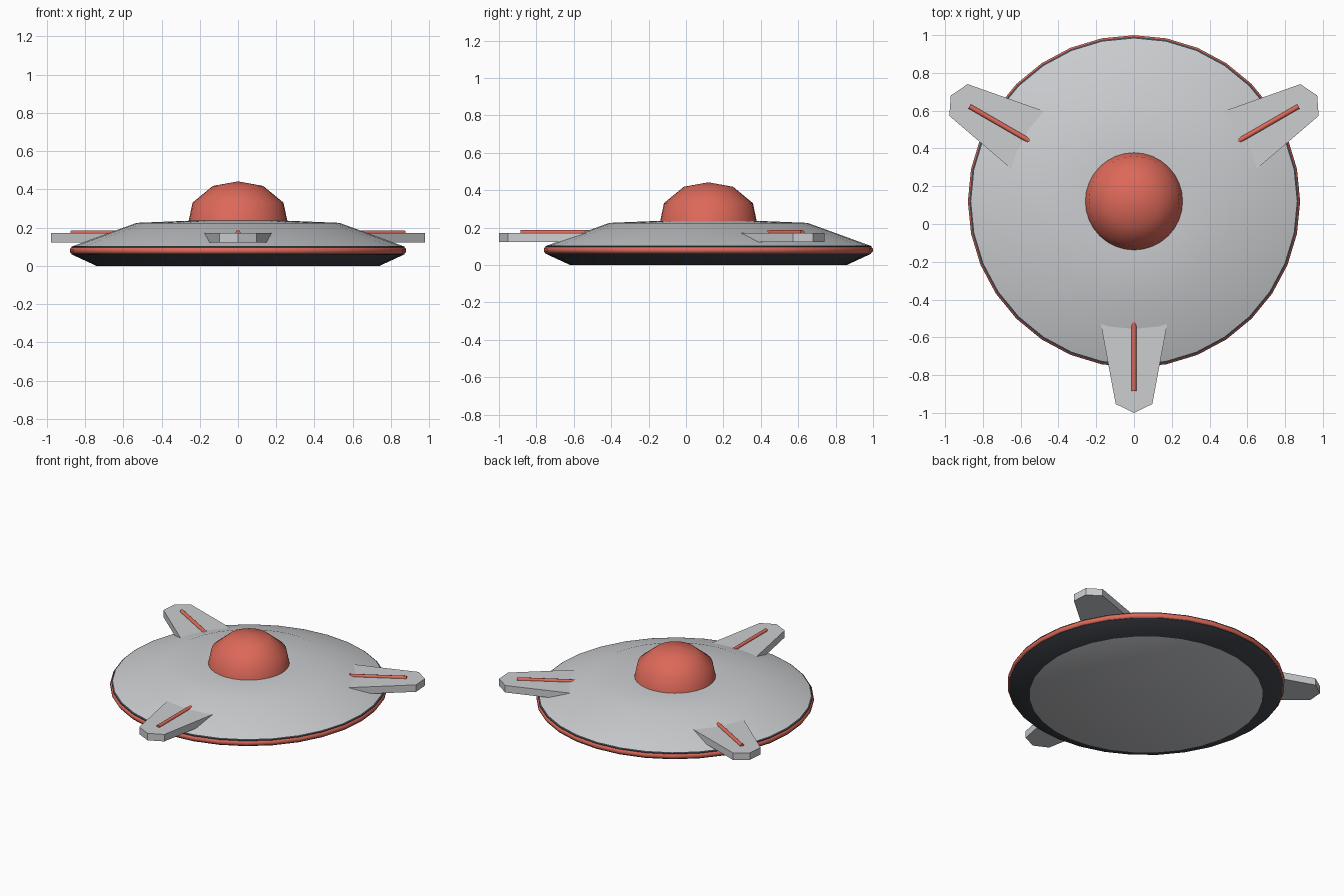
import bpy, bmesh, math
from mathutils import Matrix

if "Cube" in bpy.data.objects:
    bpy.data.objects.remove(bpy.data.objects["Cube"])

CENTRE = Matrix.Translation((0, 0.12, 0))   # axis of the saucer
SEG = 32


def material(name, rgb):
    m = bpy.data.materials.new(name)
    m.diffuse_color = (*rgb, 1)
    m.use_nodes = True
    m.node_tree.nodes["Principled BSDF"].inputs["Base Color"].default_value = m.diffuse_color
    return m


GREY = material("light_grey", (0.60, 0.61, 0.63))
RED = material("coral_red", (0.72, 0.14, 0.10))
DARK = material("charcoal", (0.055, 0.06, 0.072))


def finish(name, bm, mats, matrix, angle=None):
    bmesh.ops.recalc_face_normals(bm, faces=bm.faces)
    me = bpy.data.meshes.new(name)
    bm.to_mesh(me)
    bm.free()
    for m in mats:
        me.materials.append(m)
    ob = bpy.data.objects.new(name, me)
    bpy.context.collection.objects.link(ob)
    ob.matrix_world = matrix
    if angle:
        bpy.ops.object.select_all(action='DESELECT')
        ob.select_set(True)
        bpy.context.view_layer.objects.active = ob
        bpy.ops.object.shade_smooth_by_angle(angle=math.radians(angle))
    return ob


def lathe(name, profile, mats, angle, closed=False):
    """Spin an (r, z) profile about the saucer axis."""
    bm = bmesh.new()
    vs = [bm.verts.new((r, 0, z)) for r, z in profile]
    edges = [bm.edges.new(p) for p in zip(vs, vs[1:])]
    if closed:
        edges.append(bm.edges.new((vs[-1], vs[0])))
    bmesh.ops.spin(bm, geom=vs + edges, axis=(0, 0, 1), cent=(0, 0, 0),
                   angle=math.tau, steps=SEG, use_duplicate=False)
    bmesh.ops.remove_doubles(bm, verts=bm.verts, dist=1e-4)
    if len(mats) > 1:                        # flat underside takes the second colour
        for f in bm.faces:
            if f.calc_center_median().z < 0.001:
                f.material_index = 1
    return finish(name, bm, mats, CENTRE, angle)


# Saucer body: dark lower hull with grey underside, grey upper hull
lathe("lower_hull", [(0, 0), (0.74, 0), (0.87, 0.06), (0.872, 0.10), (0.862, 0.105)],
      [DARK, GREY], 30)
lathe("upper_hull", [(0.865, 0.103), (0.53, 0.225), (0.26, 0.236), (0, 0.238)], [GREY], 35)

# Round trim band about the rim
band = [(0.862 + 0.019 * math.cos(a), 0.08 + 0.02 * math.sin(a))
        for a in (math.tau * (i + 0.5) / 8 for i in range(8))]
lathe("rim_band", band, [RED], 50, closed=True)

# Cockpit dome
lathe("dome", [(0.26, 0.225), (0.238, 0.33), (0.132, 0.418), (0, 0.442)], [RED], 60)

# Three fins, each with a rod along its top; local +x points outward
FIN = [(0.52, -0.2), (1.073, -0.097), (1.12, 0), (1.073, 0.097), (0.52, 0.2)]
for side, deg in (("front", -90), ("right", 30), ("left", 150)):
    place = CENTRE @ Matrix.Rotation(math.radians(deg), 4, 'Z')

    bm = bmesh.new()
    base = bm.faces.new([bm.verts.new((x, y, 0.123)) for x, y in FIN])
    ext = bmesh.ops.extrude_face_region(bm, geom=[base], use_keep_orig=True)
    top = [v for v in ext["geom"] if isinstance(v, bmesh.types.BMVert)]
    bmesh.ops.translate(bm, verts=top, vec=(0, 0, 0.049))
    finish(side + "_fin", bm, [GREY], place)

    bm = bmesh.new()
    bmesh.ops.create_cone(bm, cap_ends=True, segments=12, radius1=0.013, radius2=0.013,
                          depth=0.40,
                          matrix=Matrix.Translation((0.805, 0, 0.173))
                          @ Matrix.Rotation(math.pi / 2, 4, 'Y'))
    finish(side + "_fin_rod", bm, [RED], place, 40)
